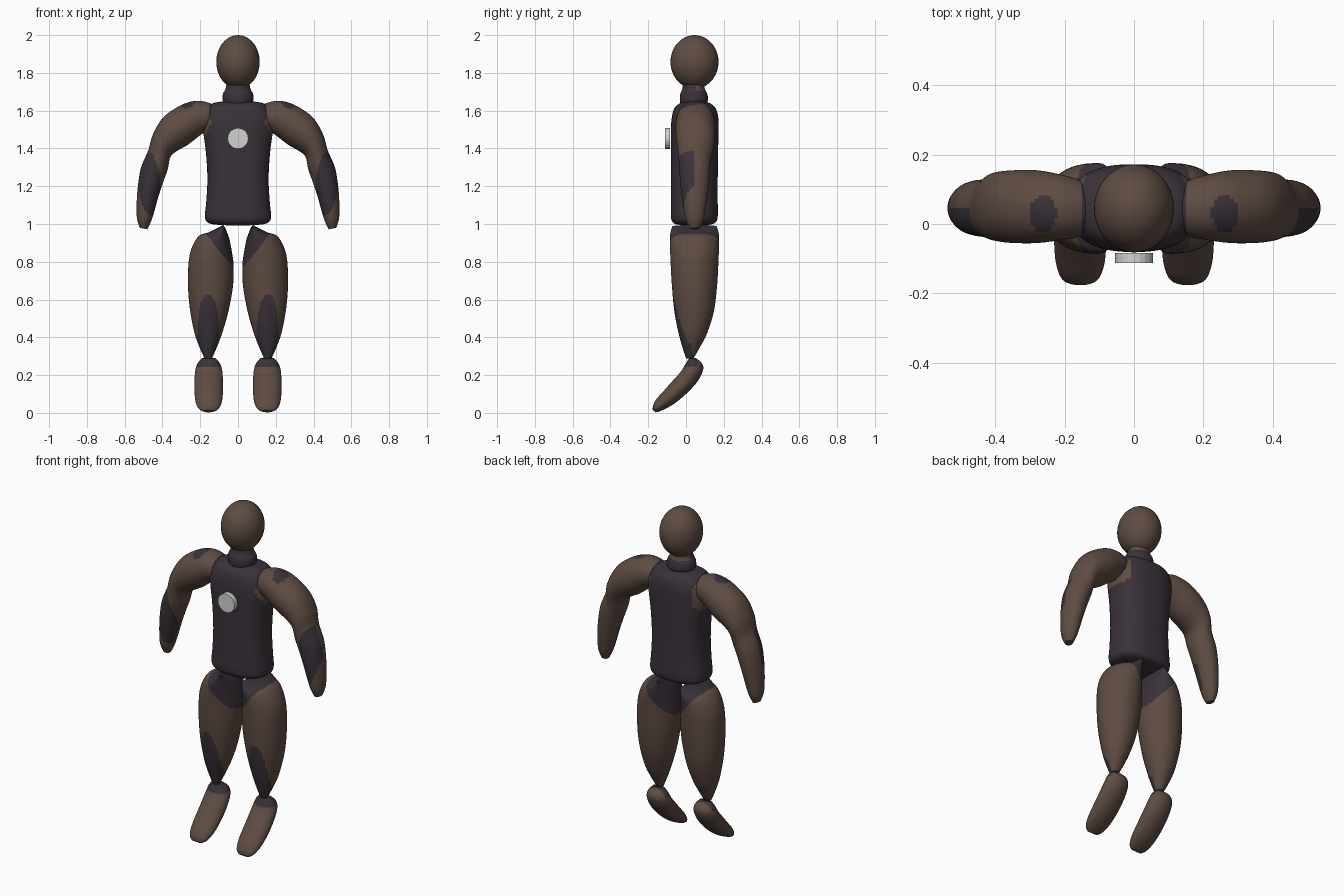
import bpy, bmesh, math
from mathutils import Vector

if "Cube" in bpy.data.objects:
    bpy.data.objects.remove(bpy.data.objects["Cube"])


def material(name, rgb):
    m = bpy.data.materials.new(name)
    m.diffuse_color = (*rgb, 1)
    m.use_nodes = True
    m.node_tree.nodes["Principled BSDF"].inputs["Base Color"].default_value = m.diffuse_color
    return m


BROWN = material("brown", (0.112, 0.072, 0.056))
DARK = material("dark plum", (0.042, 0.032, 0.042))
GREY = material("light grey", (0.64, 0.64, 0.64))


def finish(name, bm, mats, rule=None, angle=45):
    """Turn bmesh into an object; faces where rule(p, n) is true get the second material."""
    bmesh.ops.recalc_face_normals(bm, faces=bm.faces)
    bm.normal_update()
    if rule:
        for f in bm.faces:
            c = f.calc_center_median()
            f.material_index = int(bool(rule(Vector((abs(c.x), c.y, c.z)), f.normal)))
    me = bpy.data.meshes.new(name)
    bm.to_mesh(me)
    bm.free()
    for m in mats:
        me.materials.append(m)
    me.shade_smooth()
    me.set_sharp_from_angle(angle=math.radians(angle))
    ob = bpy.data.objects.new(name, me)
    bpy.context.collection.objects.link(ob)
    return ob


def smooth_rows(rows, steps):
    """Catmull-Rom curve through rows of numbers."""
    out = []
    n = len(rows)
    for i in range(n - 1):
        a, b, c, d = rows[max(i - 1, 0)], rows[i], rows[i + 1], rows[min(i + 2, n - 1)]
        for s in range(steps):
            t = s / steps
            out.append([0.5 * (2 * q + (r - p) * t + (2 * p - 5 * q + 4 * r - u) * t * t
                               + (3 * q - p - 3 * r + u) * t ** 3)
                        for p, q, r, u in zip(a, b, c, d)])
    out.append(list(rows[-1]))
    return out


def loft(name, rows, frame, mats, rule=None, steps=7, seg=56, power=2.0, side=1):
    """Skin oval rings; frame(row) gives centre and two half-axis vectors."""
    bm = bmesh.new()
    rings = []
    for row in smooth_rows(rows, steps):
        o, u, v = frame(row)
        ring = []
        for k in range(seg):
            a = 2 * math.pi * k / seg
            c, s = math.cos(a), math.sin(a)
            p = o + u * math.copysign(abs(c) ** (2 / power), c) + v * math.copysign(abs(s) ** (2 / power), s)
            ring.append(bm.verts.new((p.x * side, p.y, p.z)))
        rings.append(ring)
    for r0, r1 in zip(rings, rings[1:]):
        for k in range(seg):
            bm.faces.new((r0[k], r0[k - 1], r1[k - 1], r1[k]))
    bm.faces.new(rings[0])
    bm.faces.new(rings[-1])
    return finish(name, bm, mats, rule)


def limb_frame(r):
    # row: outer x, z, inner x, z, y centre, y half depth
    a, b = Vector((r[0], r[4], r[1])), Vector((r[2], r[4], r[3]))
    return (a + b) / 2, (a - b) / 2, Vector((0, r[5], 0))


def foot_frame(r):
    # row: upper y, z, lower y, z, half width
    a, b = Vector((0.155, r[0], r[1])), Vector((0.155, r[2], r[3]))
    return (a + b) / 2, (a - b) / 2, Vector((r[4], 0, 0))


def body_frame(r):
    # row: z, half width, front y, back y
    return (Vector((0, (r[2] + r[3]) / 2, r[0])), Vector((r[1], 0, 0)),
            Vector((0, (r[3] - r[2]) / 2, 0)))


def oval(x, y, cx, cy, a, b):
    return ((x - cx) / a) ** 2 + ((y - cy) / b) ** 2 < 1


# head
bm = bmesh.new()
bmesh.ops.create_uvsphere(bm, u_segments=40, v_segments=24, radius=1)
for v in bm.verts:
    v.co = Vector((v.co.x * 0.115, 0.045 + v.co.y * 0.127, 1.858 + v.co.z * 0.142))
finish("head", bm, [BROWN])

# neck with dark collar
loft("neck", [(1.60, .07, -.025, .105), (1.635, .074, -.03, .11), (1.66, .082, -.033, .117),
              (1.69, .079, -.03, .112), (1.715, .066, -.02, .10), (1.75, .06, -.015, .095)],
     body_frame, [DARK, BROWN], lambda p, n: p.z > 1.708 and p.y > 0.05)

# torso
loft("torso", [(.993, .06, 0, .09), (.998, .13, -.05, .135), (1.01, .163, -.07, .158),
               (1.04, .175, -.08, .168), (1.12, .168, -.08, .168), (1.24, .162, -.08, .168),
               (1.38, .17, -.08, .17), (1.50, .185, -.08, .172), (1.57, .182, -.074, .17),
               (1.615, .16, -.06, .155), (1.64, .13, -.03, .125), (1.65, .07, .01, .08)],
     body_frame, [DARK, BROWN],
     lambda p, n: p.x > 0.14 and oval(p.y, p.z, .06, 1.53, .105, .085), power=2.5)

# chest disc
bm = bmesh.new()
bmesh.ops.create_cone(bm, cap_ends=True, segments=20, radius1=.055, radius2=.055, depth=.028)
for v in bm.verts:
    v.co = Vector((v.co.x, -0.098 + v.co.z, 1.453 + v.co.y))
finish("chest_disc", bm, [GREY], angle=15)

ARM = [(.115, 1.62, .13, 1.53, .045, .05), (.15, 1.64, .16, 1.495, .045, .08),
       (.22, 1.652, .20, 1.47, .048, .094), (.30, 1.63, .265, 1.42, .05, .105),
       (.395, 1.565, .325, 1.385, .05, .104), (.45, 1.475, .358, 1.355, .05, .097),
       (.475, 1.39, .372, 1.29, .046, .085), (.513, 1.30, .393, 1.23, .046, .08),
       (.53, 1.20, .42, 1.15, .046, .072), (.537, 1.10, .445, 1.06, .046, .058),
       (.535, 1.03, .462, 1.01, .046, .046), (.52, .98, .48, .972, .046, .025)]

LEG = [(.078, .995, .068, .98, .045, .118), (.15, .958, .047, .925, .045, .13),
       (.212, .932, .032, .85, .045, .13), (.255, .84, .023, .775, .045, .127),
       (.265, .70, .028, .66, .045, .12), (.256, .56, .055, .52, .043, .105),
       (.232, .43, .088, .41, .036, .075), (.205, .35, .115, .34, .027, .045),
       (.178, .29, .138, .288, .02, .02)]

FOOT = [(.015, .287, .05, .292, .035), (-.002, .26, .085, .262, .06),
        (-.03, .215, .09, .225, .072), (-.075, .165, .06, .165, .075),
        (-.115, .12, 0, .10, .075), (-.155, .075, -.065, .047, .07),
        (-.174, .04, -.13, .012, .055), (-.176, .015, -.16, .003, .03)]


def arm_dark(p, n):
    cuff = p.x < 0.15
    spot = n.z > 0.2 and oval(p.x, p.y, .262, .03, .038, .055)
    guard = p.y < 0.045 and oval(p.x - 0.08 * (p.z - 1.22), p.z, .472, 1.22, .06, .175)
    return cuff or spot or guard


def leg_dark(p, n):
    hip = p.z > 0.78 + 1.25 * (p.x - 0.035)
    shin = p.y < 0.03 and oval(p.x, p.z, .157, .43, .057, .2)
    return hip or shin or p.z < 0.305


def foot_dark(p, n):
    return p.z > 0.245 and p.y < 0.06


# limbs, both sides
for label, s in (("left", 1), ("right", -1)):
    loft(label + "_arm", ARM, limb_frame, [BROWN, DARK], arm_dark, side=s)
    loft(label + "_leg", LEG, limb_frame, [BROWN, DARK], leg_dark, steps=10, side=s)
    loft(label + "_foot", FOOT, foot_frame, [BROWN, DARK], foot_dark, side=s)
